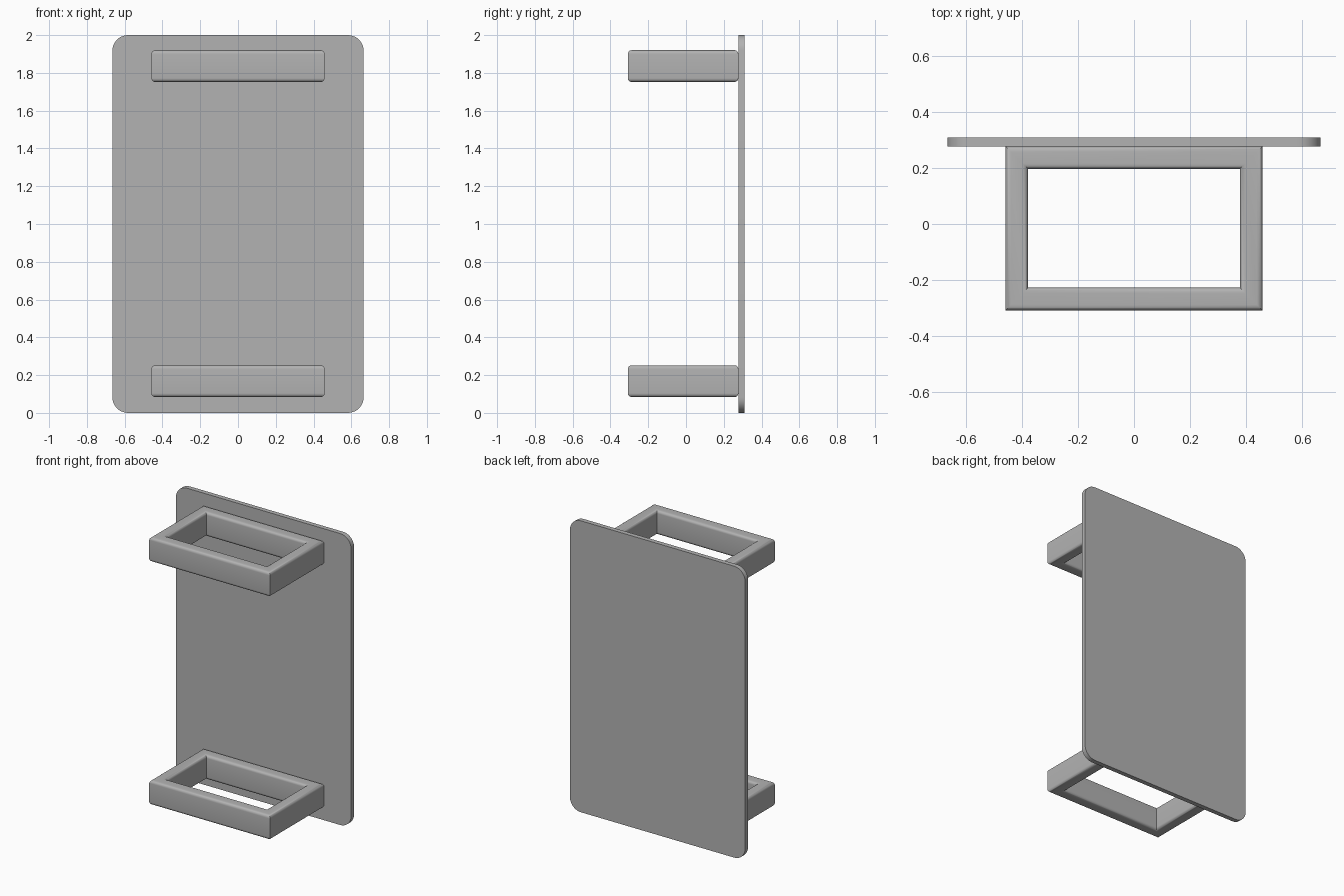
import bpy
import bmesh
from math import cos, sin, pi, radians

cube = bpy.data.objects.get("Cube")
if cube:
    bpy.data.objects.remove(cube, do_unlink=True)

GREY = (0.45, 0.45, 0.45, 1.0)
grey = bpy.data.materials.new("plain grey")
grey.use_nodes = True
grey.diffuse_color = GREY
grey.node_tree.nodes["Principled BSDF"].inputs["Base Color"].default_value = GREY


def rounded_rect(half_w, half_h, radius, steps):
    """Outline of a rounded rectangle, counter-clockwise."""
    points = []
    for i, (sx, sy) in enumerate([(1, 1), (-1, 1), (-1, -1), (1, -1)]):
        for k in range(steps + 1):
            a = (i + k / steps) * pi / 2
            points.append((sx * (half_w - radius) + radius * cos(a),
                           sy * (half_h - radius) + radius * sin(a)))
    return points


def finish(bm, name, location):
    bmesh.ops.recalc_face_normals(bm, faces=bm.faces)
    mesh = bpy.data.meshes.new(name)
    bm.to_mesh(mesh)
    bm.free()
    mesh.materials.append(grey)
    obj = bpy.data.objects.new(name, mesh)
    obj.location = location
    bpy.context.collection.objects.link(obj)
    bpy.ops.object.select_all(action='DESELECT')
    obj.select_set(True)
    bpy.context.view_layer.objects.active = obj
    bpy.ops.object.shade_smooth_by_angle(angle=radians(35))


# Upright back panel: rounded outline pushed back to its thickness
def back_panel(half_w, half_h, radius, thickness, y):
    bm = bmesh.new()
    face = bm.faces.new([bm.verts.new((x, 0, z))
                         for x, z in rounded_rect(half_w, half_h, radius, 10)])
    extruded = bmesh.ops.extrude_face_region(bm, geom=[face], use_keep_orig=True)
    moved = [v for v in extruded["geom"] if isinstance(v, bmesh.types.BMVert)]
    bmesh.ops.translate(bm, verts=moved, vec=(0, thickness, 0))
    finish(bm, "back_panel", (0, y, half_h))


# Mitred frame: rounded bar section swept round a rectangle
def frame(name, half_x, half_y, bar_w, bar_h, radius, location):
    bm = bmesh.new()
    section = rounded_rect(bar_w / 2, bar_h / 2, radius, 6)
    rings = [[bm.verts.new((sx * (half_x + u), sy * (half_y + u), z))
              for u, z in section]
             for sx, sy in [(1, 1), (-1, 1), (-1, -1), (1, -1)]]
    n = len(section)
    for i, ring in enumerate(rings):
        following = rings[(i + 1) % 4]
        for k in range(n):
            j = (k + 1) % n
            bm.faces.new((ring[k], following[k], following[j], ring[j]))
    finish(bm, name, location)


back_panel(0.665, 1.0, 0.083, 0.032, 0.277)
for name, z in [("lower_frame", 0.168), ("upper_frame", 1.836)]:
    frame(name, 0.418, 0.252, 0.081, 0.168, 0.02, (0, -0.0155, z))
